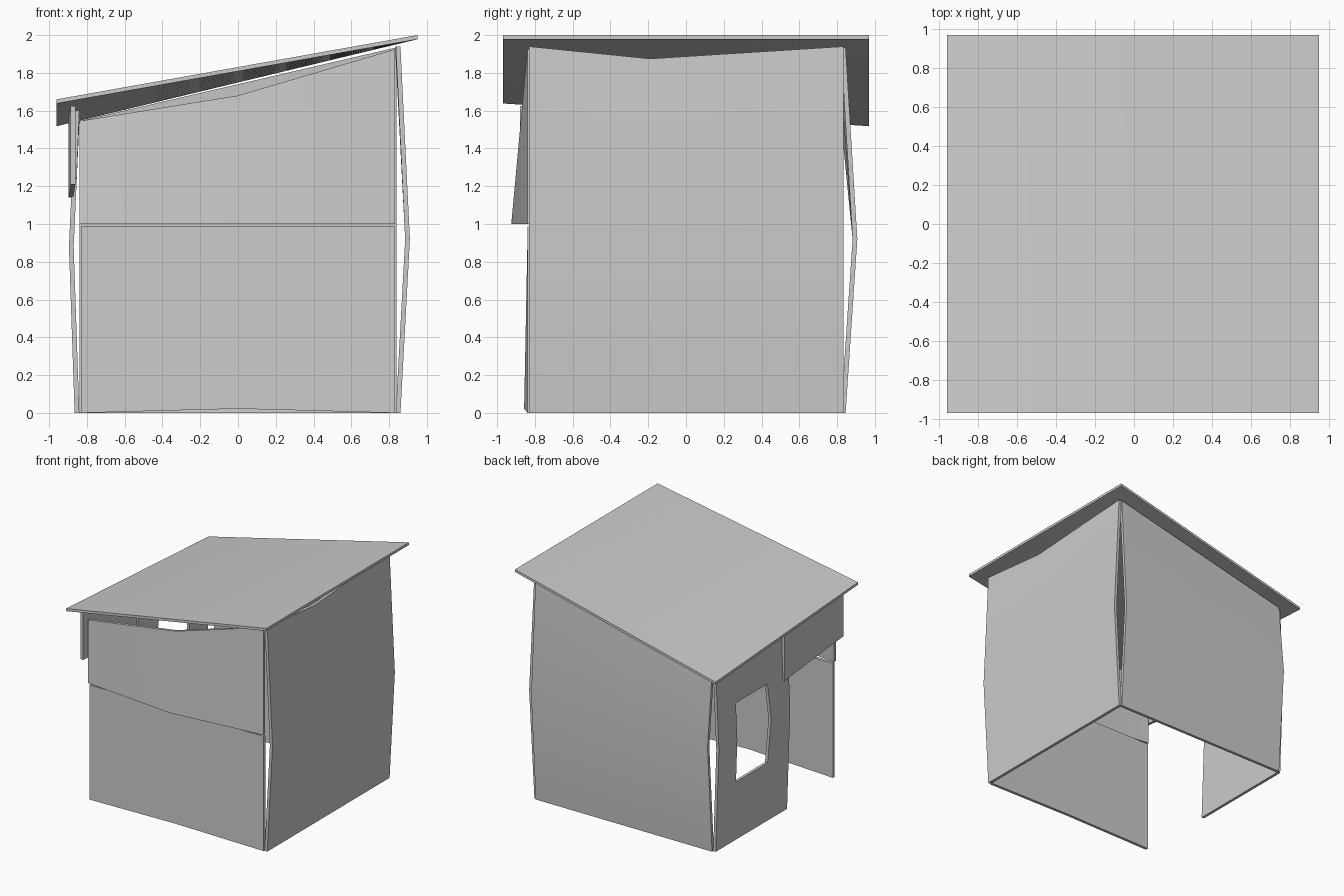
import bpy, bmesh, math
from mathutils import Vector

if "Cube" in bpy.data.objects:
    bpy.data.objects.remove(bpy.data.objects["Cube"])


def panel(name, us, vs, point, offset, holes=()):
    """Sheet sampled by point(u, v), thickened by offset; holes are (i, j) cells left open."""
    bm = bmesh.new()
    off = Vector(offset)
    outer = [[bm.verts.new(point(u, v)) for v in vs] for u in us]
    inner = [[bm.verts.new(p.co + off) for p in row] for row in outer]
    for i in range(len(us) - 1):
        for j in range(len(vs) - 1):
            if (i, j) in holes:
                continue
            ring = [(i, j), (i + 1, j), (i + 1, j + 1), (i, j + 1)]
            bm.faces.new([outer[a][b] for a, b in ring])
            bm.faces.new([inner[a][b] for a, b in reversed(ring)])
    pair = {outer[i][j]: inner[i][j] for i in range(len(us)) for j in range(len(vs))}
    # close the rims around the outline and openings
    for e in [e for e in bm.edges if e.is_boundary and e.verts[0] in pair]:
        a, b = e.verts
        bm.faces.new([b, a, pair[a], pair[b]])
    loose = [v for v in bm.verts if not v.link_faces]
    bmesh.ops.delete(bm, geom=loose, context='VERTS')
    bmesh.ops.recalc_face_normals(bm, faces=bm.faces)
    mesh = bpy.data.meshes.new(name)
    bm.to_mesh(mesh)
    bm.free()
    ob = bpy.data.objects.new(name, mesh)
    bpy.context.collection.objects.link(ob)
    bpy.ops.object.select_all(action='DESELECT')
    ob.select_set(True)
    bpy.context.view_layer.objects.active = ob
    bpy.ops.object.shade_smooth_by_angle(angle=math.radians(25))
    return ob


def lerp(a, b, t):
    return a + (b - a) * t


def bow(z, mid, top):
    """0 at the floor and top, 1 at the fold height."""
    return z / mid if z < mid else (top - z) / (top - mid)


T = 0.025
steps = [i / 8 for i in range(9)]

# Twisted roof: the low side drops further towards the back
panel("roof", steps, steps,
      lambda u, v: (lerp(-0.96, 0.95, u), lerp(-0.97, 0.97, v),
                    lerp(lerp(1.66, 1.54, v), 2.0, u)), (0, 0, -0.022))


# Right wall: folded outward, sagging top edge
def right_point(y, v):
    top = 1.875 if y == -0.19 else 1.94
    z = (0, 0.92, top)[v]
    return (0.91 if v == 1 else 0.86, y, z)


panel("right_wall", (-0.83, -0.19, 0.835), (0, 1, 2), right_point, (-T, 0, 0))

# Back wall: folded outward, sloping top edge
panel("back_wall", (-0.84, 0, 0.84), (0, 1, 2),
      lambda x, v: (x, 0.907 if v == 1 else 0.845,
                    (0, 0.92, lerp(1.545, 1.935, (x + 0.84) / 1.68))[v]), (0, -T, 0))


# Left wall with window opening, beside the doorway
def left_point(y, z):
    x = -0.865 - 0.03 * bow(z, 0.88, 1.54)
    if z == 1.54:
        z = lerp(1.54, 1.60, (0.83 - y) / 0.97)
    if y == 0.15 and z == 0.88:
        y = 0.12
    return (x, y, z)


panel("left_wall", (0.83, 0.58, 0.15, -0.14), (0, 0.51, 0.88, 1.19, 1.54),
      left_point, (T, 0, 0), holes={(1, 1), (1, 2)})

# Board over the doorway
panel("door_header", (0, 1), (0, 1),
      lambda u, v: (lerp(-0.897, -0.886, u), lerp(-0.06, -0.88, u),
                    lerp(lerp(1.14, 1.21, u), lerp(1.57, 1.625, u), v)), (T, 0, 0))

# Lower front panel: middle of the bottom edge kicks out
panel("front_lower_panel", (-0.83, 0, 0.83), (0, 1),
      lambda x, v: (x, -0.857 if x == 0 and v == 0 else -0.838,
                    0.987 if v else (0.022 if x == 0 else 0)), (0, T, 0))


# Upper front panel: bottom edge bows out, top edge sags
def upper_point(x, v):
    if x == 0:
        return (x, -0.86, 1.68) if v else (x, -0.925, 1.0)
    return (x, -0.84, (1.545 if x < 0 else 1.925) if v else 1.0)


panel("front_upper_panel", (-0.84, 0, 0.83), (0, 1), upper_point, (0, T, 0))
